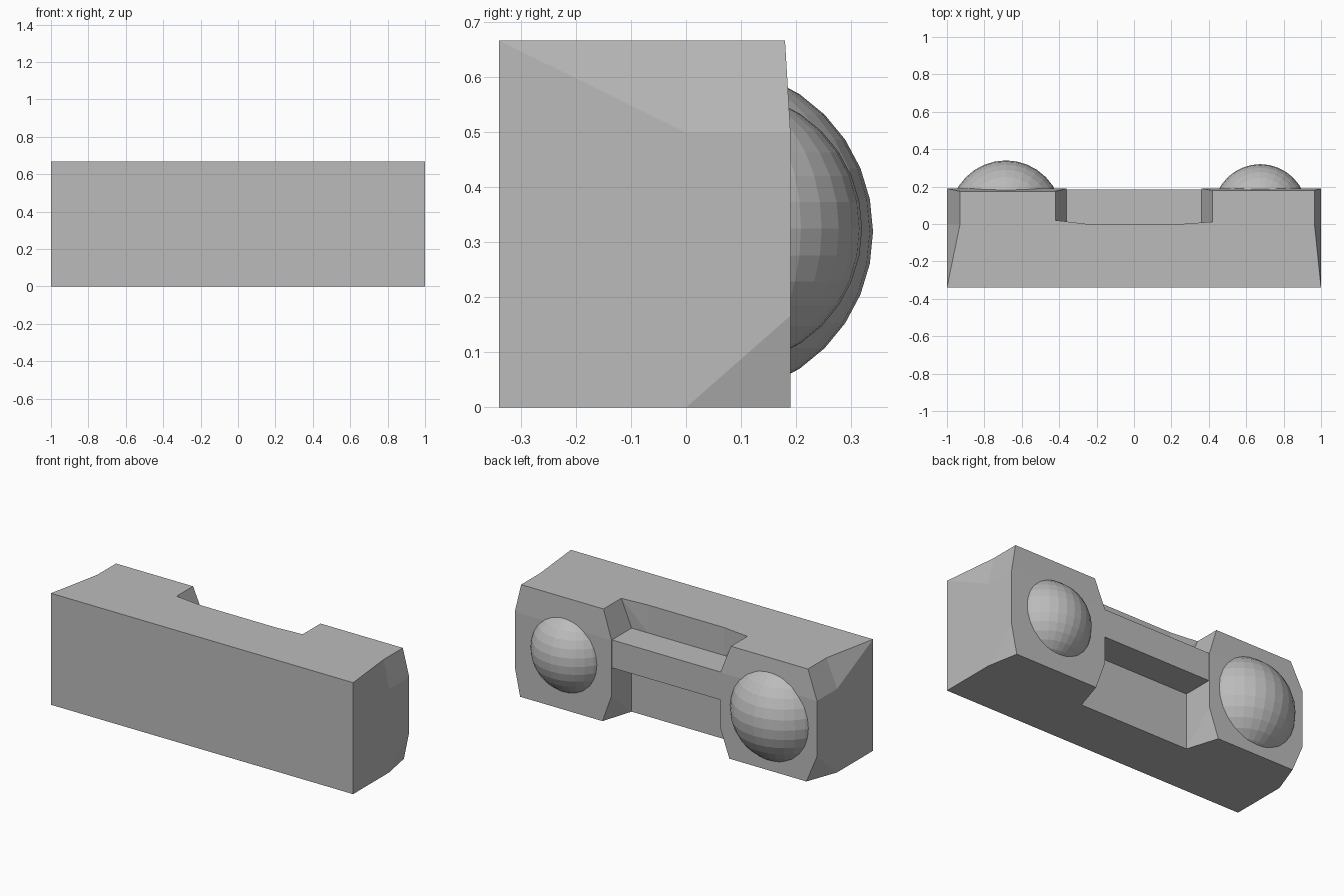
import bpy
import bmesh
import math

cube = bpy.data.objects.get("Cube")
if cube:
    bpy.data.objects.remove(cube, do_unlink=True)

# Single plain colour
grey = bpy.data.materials.new("plain_grey")
grey.use_nodes = True
colour = (0.5, 0.5, 0.5, 1)
grey.diffuse_color = colour
grey.node_tree.nodes["Principled BSDF"].inputs["Base Color"].default_value = colour

TOP, LOW, HIGH = 0.667, 0.167, 0.5
FRONT, BACK = -0.34, 0.19


def add_object(name, bm):
    mesh = bpy.data.meshes.new(name)
    bmesh.ops.recalc_face_normals(bm, faces=bm.faces)
    bm.to_mesh(mesh)
    bm.free()
    mesh.materials.append(grey)
    obj = bpy.data.objects.new(name, mesh)
    bpy.context.collection.objects.link(obj)
    return obj


def solid(name, points):
    """Flat-faced convex block around a few corner points."""
    bm = bmesh.new()
    for p in points:
        bm.verts.new(p)
    bmesh.ops.convex_hull(bm, input=bm.verts)
    bmesh.ops.dissolve_limit(bm, angle_limit=math.radians(0.5),
                             verts=bm.verts, edges=bm.edges)
    return add_object(name, bm)


def dome(name, x, y, z, radius):
    bm = bmesh.new()
    bmesh.ops.create_uvsphere(bm, u_segments=32, v_segments=16, radius=radius)
    bmesh.ops.translate(bm, verts=bm.verts, vec=(x, y, z))
    return add_object(name, bm)


# side sign, inset of the upper outer corner, top edge depth, inner wedge depth
sides = {"left": (1, 0.965, 0.18, 0.012), "right": (-1, 0.93, 0.175, 0.02)}

# Main block: full rectangle in front, upper corners drawn in at the back
body = [(s, FRONT, z) for s in (-1, 1) for z in (0, TOP)]
for s, inset, _, _ in sides.values():
    body += [(s, 0, z) for z in (0, LOW, HIGH)] + [(s * inset, 0, TOP)]
solid("main_block", body)

# Rear pods with clipped corners, plus the wedges leading into the recess
for side, (s, inset, top_y, wedge) in sides.items():
    pod = []
    for x_out, x_in, y, z in (
            (1, 0.36, 0, 0), (1, 0.36, 0, LOW),
            (1, 0.36, 0, HIGH), (inset, 0.42, 0, TOP),
            (inset, 0.42, BACK, 0), (1, 0.36, BACK, LOW),
            (1, 0.36, BACK, HIGH), (inset, 0.42, top_y, TOP)):
        pod += [(s * x_out, y, z), (s * x_in, y, z)]
    solid(side + "_pod", pod)
    solid(side + "_recess_wedge", [
        (s * 0.25, 0, TOP), (s * 0.43, 0, TOP), (s * 0.42, wedge, TOP),
        (s * 0.25, 0, HIGH), (s * 0.37, 0, HIGH)])

# Crossbar joining the pods
solid("crossbar", [(x, y, z) for x in (-0.38, 0.38)
                   for y in (-0.02, 0.185) for z in (0.333, HIGH)])

# Faceted domes, set into the pods
dome("left_dome", 0.675, 0.07, 0.325, 0.25)
dome("right_dome", -0.685, 0.04, 0.32, 0.3)
